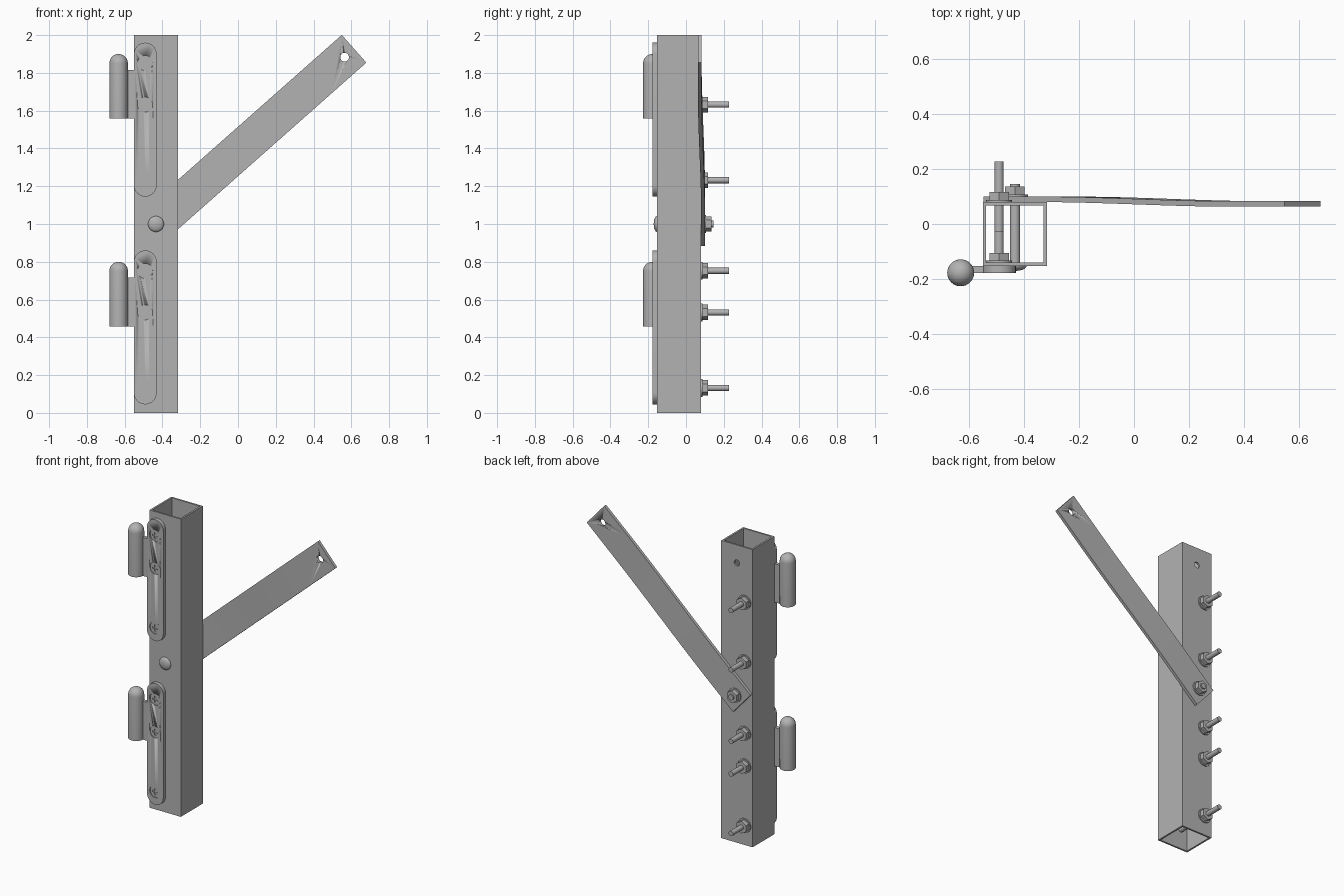
import bpy, bmesh, math
from mathutils import Matrix, Vector

cube = bpy.data.objects.get("Cube")
if cube:
    bpy.data.objects.remove(cube, do_unlink=True)

steel = bpy.data.materials.new("grey_steel")
steel.use_nodes = True
GREY = (0.45, 0.45, 0.45, 1)
steel.diffuse_color = GREY
steel.node_tree.nodes["Principled BSDF"].inputs["Base Color"].default_value = GREY

# Main levels
POST_X0, POST_X1 = -0.551, -0.318
FRONT, BACK, WALL = -0.153, 0.08, 0.012
FACE = FRONT - 0.025
BOLT_X, PIVOT_X, PIN_X = -0.492, -0.434, -0.632


def finish(name, bm, smooth=True):
    bmesh.ops.recalc_face_normals(bm, faces=bm.faces)
    mesh = bpy.data.meshes.new(name)
    bm.to_mesh(mesh)
    bm.free()
    mesh.materials.append(steel)
    obj = bpy.data.objects.new(name, mesh)
    bpy.context.collection.objects.link(obj)
    if smooth:
        activate(obj)
        bpy.ops.object.shade_smooth_by_angle(angle=math.radians(35))
    return obj


def activate(obj):
    bpy.ops.object.select_all(action='DESELECT')
    obj.select_set(True)
    bpy.context.view_layer.objects.active = obj


def box(name, x0, x1, y0, y1, z0, z1):
    bm = bmesh.new()
    size = Matrix.Diagonal((x1 - x0, y1 - y0, z1 - z0, 1))
    centre = Matrix.Translation(((x0 + x1) / 2, (y0 + y1) / 2, (z0 + z1) / 2))
    bmesh.ops.create_cube(bm, size=1, matrix=centre @ size)
    return finish(name, bm, False)


def rod(name, x, z, y0, y1, r0, r1=None, sides=32):
    """Round or hexagonal piece running along y."""
    bm = bmesh.new()
    place = Matrix.Translation((x, (y0 + y1) / 2, z)) @ Matrix.Rotation(-math.pi / 2, 4, 'X')
    bmesh.ops.create_cone(bm, cap_ends=True, segments=sides, radius1=r0,
                          radius2=r0 if r1 is None else r1, depth=y1 - y0, matrix=place)
    return finish(name, bm, sides > 6)


def lathe(name, profile, place):
    """Spin (radius, height) points around the local z axis."""
    bm = bmesh.new()
    verts = [bm.verts.new((r, 0, h)) for r, h in profile]
    edges = [bm.edges.new(pair) for pair in zip(verts, verts[1:])]
    bmesh.ops.spin(bm, geom=verts + edges, cent=(0, 0, 0), axis=(0, 0, 1),
                   angle=math.tau, steps=32, use_merge=True)
    bmesh.ops.remove_doubles(bm, verts=bm.verts, dist=1e-5)
    bm.transform(place)
    return finish(name, bm)


def cut(obj, *cutters):
    for cutter in cutters:
        mod = obj.modifiers.new("cut", 'BOOLEAN')
        mod.operation, mod.solver, mod.object = 'DIFFERENCE', 'EXACT', cutter
        activate(obj)
        bpy.ops.object.modifier_apply(modifier=mod.name)
        bpy.data.objects.remove(cutter, do_unlink=True)


def dome(r, height, steps=8):
    angles = [i * math.pi / 2 / steps for i in range(steps + 1)]
    return [(r * math.cos(a), height * math.sin(a)) for a in angles]


def fastener(name, x, z, y, shaft_r):
    """Washer and hex nut stacked backwards from y."""
    rod(name + "_washer", x, z, y, y + 0.007, 0.047)
    nut = rod(name + "_nut", x, z, y + 0.007, y + 0.036, 0.041, sides=6)
    cut(nut, rod("cutter", x, z, y - 0.1, y + 0.2, shaft_r))


# Square tube post, with one hole in the back wall
post = box("post", POST_X0, POST_X1, FRONT, BACK, 0, 2)
cut(post,
    box("cutter", POST_X0 + WALL, POST_X1 - WALL, FRONT + WALL, BACK - WALL, -0.1, 2.1),
    rod("cutter", PIVOT_X, 1.88, BACK - 0.05, BACK + 0.05, 0.02))


def hinge(name, z0, short_top):
    # Rounded plate
    bm = bmesh.new()
    r, length = 0.06, 0.815
    cx = POST_X0 + r
    outline = []
    for centre_z, start in ((z0 + length - r, 0), (z0 + r, math.pi)):
        for i in range(17):
            a = start + i * math.pi / 16
            outline.append(bm.verts.new((cx + r * math.cos(a), FRONT, centre_z + r * math.sin(a))))
    face = bm.faces.new(outline)
    ext = bmesh.ops.extrude_face_region(bm, geom=[face])
    moved = [v for v in ext["geom"] if isinstance(v, bmesh.types.BMVert)]
    bmesh.ops.translate(bm, verts=moved, vec=(0, FACE - FRONT, 0))
    plate = finish(name + "_plate", bm)

    # Tab and round-topped pin
    base = z0 + 0.413
    box(name + "_tab", PIN_X, POST_X0, FACE, FRONT, base, base + 0.258)
    pin = [(0, 0), (0.049, 0)] + [(rr, h + 0.293) for rr, h in dome(0.049, 0.049)]
    lathe(name + "_pin", pin, Matrix.Translation((PIN_X, FACE, base)))

    # Countersunk cross-head bolts
    for i, dz in enumerate((0.087, 0.487, 0.707)):
        z = z0 + dz
        part = f"{name}_bolt_{i + 1}"
        cut(plate, rod("cutter", BOLT_X, z, FACE - 0.02, FACE + 0.006, 0.04))
        head = rod(part + "_head", BOLT_X, z, FACE + 0.001, FACE + 0.02, 0.036, 0.02)
        w, l = 0.005, 0.021
        cut(head,
            box("cutter", BOLT_X - w, BOLT_X + w, FACE - 0.01, FACE + 0.012, z - l, z + l),
            box("cutter", BOLT_X - l, BOLT_X + l, FACE - 0.01, FACE + 0.012, z - w, z + w))
        inside = short_top and i == 2
        rod(part + "_shaft", BOLT_X, z, FACE + 0.018, -0.025 if inside else 0.227, 0.0165)
        fastener(part, BOLT_X, z, FRONT + WALL if inside else BACK, 0.0165)


hinge("lower_hinge", 0.045, False)
hinge("upper_hinge", 1.145, True)

# Swinging arm: flat bar with a gentle joggle towards its free end
THICK, HALF, ANGLE = 0.02, 0.098, math.radians(41.5)
along = Vector((math.cos(ANGLE), 0, math.sin(ANGLE)))
across = Vector((-math.sin(ANGLE), 0, math.cos(ANGLE)))
pivot = Vector((PIVOT_X, 0, 1))
bend0, bend1, steps = 0.2, 1.15, 16
stations = [-0.067] + [bend0 + (bend1 - bend0) * i / steps for i in range(steps + 1)] + [1.4]
bm = bmesh.new()
rings = []
for t in stations:
    s = min(max((t - bend0) / (bend1 - bend0), 0), 1)
    y = BACK - 0.017 * s * s * (3 - 2 * s)
    rings.append([bm.verts.new(pivot + along * t + across * side + Vector((0, yy, 0)))
                  for side, yy in ((-HALF, y), (HALF, y), (HALF, y + THICK), (-HALF, y + THICK))])
for a, b in zip(rings, rings[1:]):
    for i in range(4):
        j = (i + 1) % 4
        bm.faces.new((a[i], a[j], b[j], b[i]))
bm.faces.new(rings[0])
bm.faces.new(rings[-1])
arm = finish("arm", bm)
hole = pivot + along * 1.333
cut(arm, rod("cutter", hole.x, hole.z, -0.1, 0.3, 0.023))

# Pivot bolt with domed head
head_place = Matrix.Translation((PIVOT_X, FRONT, 1)) @ Matrix.Rotation(math.pi / 2, 4, 'X')
lathe("pivot_bolt_head", [(0, 0)] + dome(0.042, 0.018), head_place)
rod("pivot_bolt_shaft", PIVOT_X, 1, FRONT, 0.145, 0.019)
fastener("pivot_bolt", PIVOT_X, 1, BACK + THICK, 0.019)
